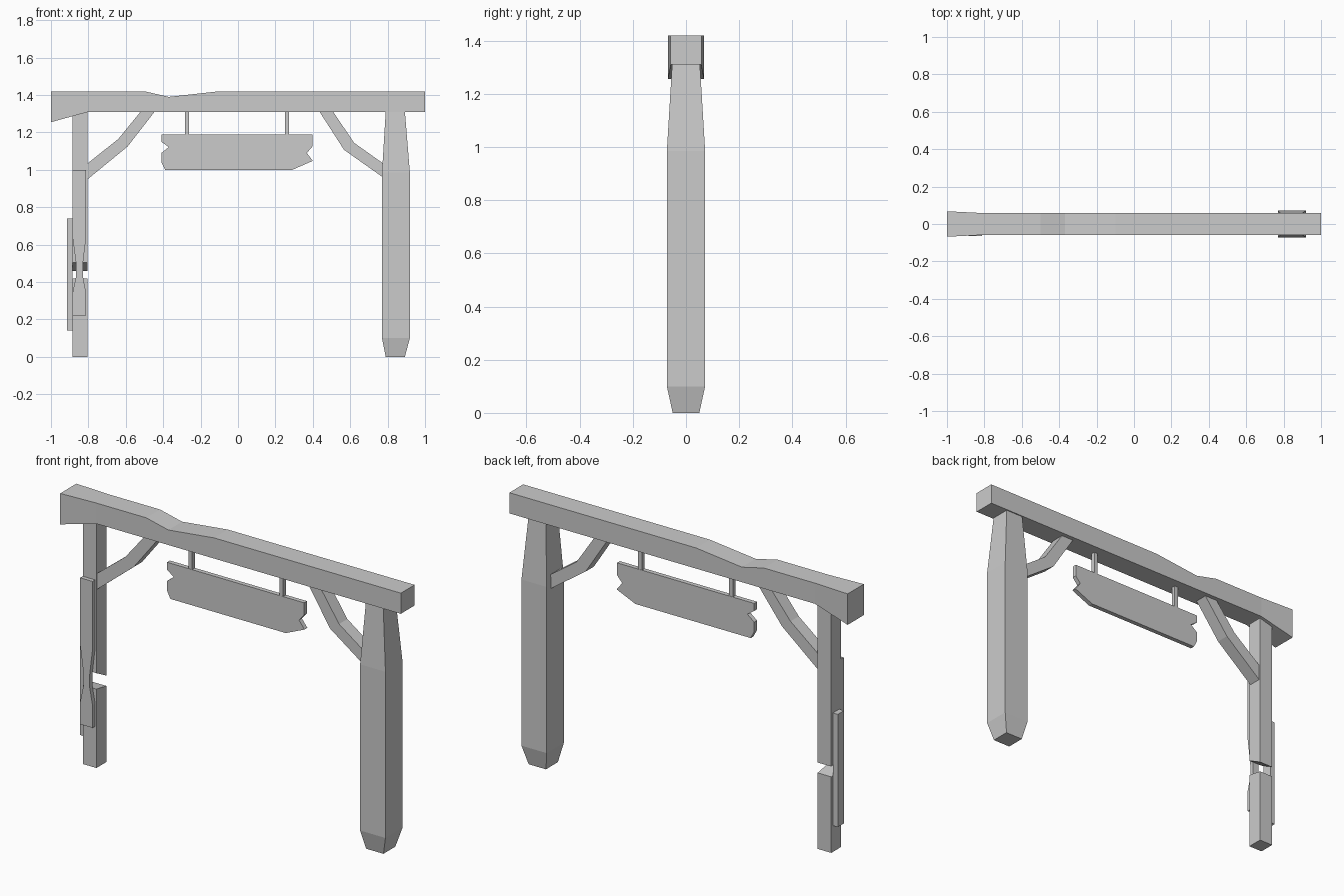
import bpy

if "Cube" in bpy.data.objects:
    bpy.data.objects.remove(bpy.data.objects["Cube"])


def make(name, verts, faces):
    me = bpy.data.meshes.new(name)
    me.from_pydata(verts, [], faces)
    me.validate()
    ob = bpy.data.objects.new(name, me)
    bpy.context.collection.objects.link(ob)
    return ob


def loft(name, rings):
    """Skin a list of four-cornered rings and cap both ends."""
    verts = [v for r in rings for v in r]
    faces = [(3, 2, 1, 0)]
    for k in range(len(rings) - 1):
        a = 4 * k
        faces += [(a + i, a + (i + 1) % 4, a + 4 + (i + 1) % 4, a + 4 + i) for i in range(4)]
    n = len(verts)
    faces.append((n - 4, n - 3, n - 2, n - 1))
    return make(name, verts, faces)


def ring_z(x0, x1, y0, y1, z, z_back=None):
    zb = z if z_back is None else z_back
    return [(x0, y0, z), (x1, y0, z), (x1, y1, zb), (x0, y1, zb)]


def box(name, x0, x1, y0, y1, z0, z1):
    return loft(name, [ring_z(x0, x1, y0, y1, z0), ring_z(x0, x1, y0, y1, z1)])


def extrude(name, pts, y0, y1):
    """Extrude a counter-clockwise xz outline from y0 (front) to y1 (back)."""
    n = len(pts)
    verts = [(x, y0, z) for x, z in pts] + [(x, y1, z) for x, z in pts]
    faces = [tuple(range(n)), tuple(range(2 * n - 1, n - 1, -1))]
    faces += [(i, i + n, (i + 1) % n + n, (i + 1) % n) for i in range(n)]
    return make(name, verts, faces)


# Top beam with flared left end and a worn dip: x, bottom, top, half depth
beam = [(-1, 1.255, 1.42, .068), (-.8, 1.31, 1.42, .058), (-.5, 1.31, 1.42, .058),
        (-.37, 1.31, 1.39, .058), (-.1, 1.31, 1.42, .058), (1, 1.31, 1.42, .058)]
loft("top_beam", [[(x, -h, b), (x, h, b), (x, h, t), (x, -h, t)] for x, b, t, h in beam])

# Thick right post, tapered at both ends: z, x range, half depth
post = [(0, .79, .892, .05), (.1, .77, .919, .072), (.985, .77, .919, .072), (1.315, .79, .892, .052)]
loft("right_post", [ring_z(a, b, -h, h, z) for z, a, b, h in post])

# Broken left post in two pieces
L, R, D = -.885, -.805, .042
loft("left_post_lower", [ring_z(L, R, -D, D, 0), ring_z(L, R, -D, D, .42, .405)])
loft("left_post_upper", [ring_z(L, R, -D, D, .505, .46), ring_z(L, R, -D, D, 1.315)])

# Splint planks holding the broken post
extrude("front_splint", [(-.885, .22), (-.812, .22), (-.812, .34), (-.829, .43), (-.829, .5),
                         (-.812, .64), (-.812, 1.0), (-.885, 1.0), (-.885, .64),
                         (-.866, .5), (-.866, .43), (-.885, .34)], -.064, -.042)
box("side_splint", -.914, -.885, -.024, .028, .14, .74)

# Bent braces: (lower edge, upper edge) stations
braces = {
    "left_brace": [((-.81, .945), (-.81, 1.03)), ((-.59, 1.125), (-.64, 1.165)), ((-.445, 1.312), (-.52, 1.312))],
    "right_brace": [((.508, 1.312), (.435, 1.312)), ((.62, 1.145), (.567, 1.107)), ((.775, 1.035), (.775, .96))],
}
for name, st in braces.items():
    lower, upper = [s[0] for s in st], [s[1] for s in st]
    ob = extrude(name, lower + upper[::-1], -.035, .035)
    if name == "right_brace":
        ob.data.flip_normals()

# Hanging sign board with chipped ends
extrude("sign_board", [(-.39, 1.0), (.29, 1.0), (.4, 1.048), (.368, 1.09), (.398, 1.125), (.398, 1.19),
                       (-.41, 1.19), (-.41, 1.15), (-.37, 1.122), (-.41, 1.09), (-.41, 1.04)], -.012, .012)

# Sign hangers
for i, x in enumerate((-.273, .263)):
    box(f"sign_hanger_{i + 1}", x - .011, x + .011, -.011, .011, 1.185, 1.315)
